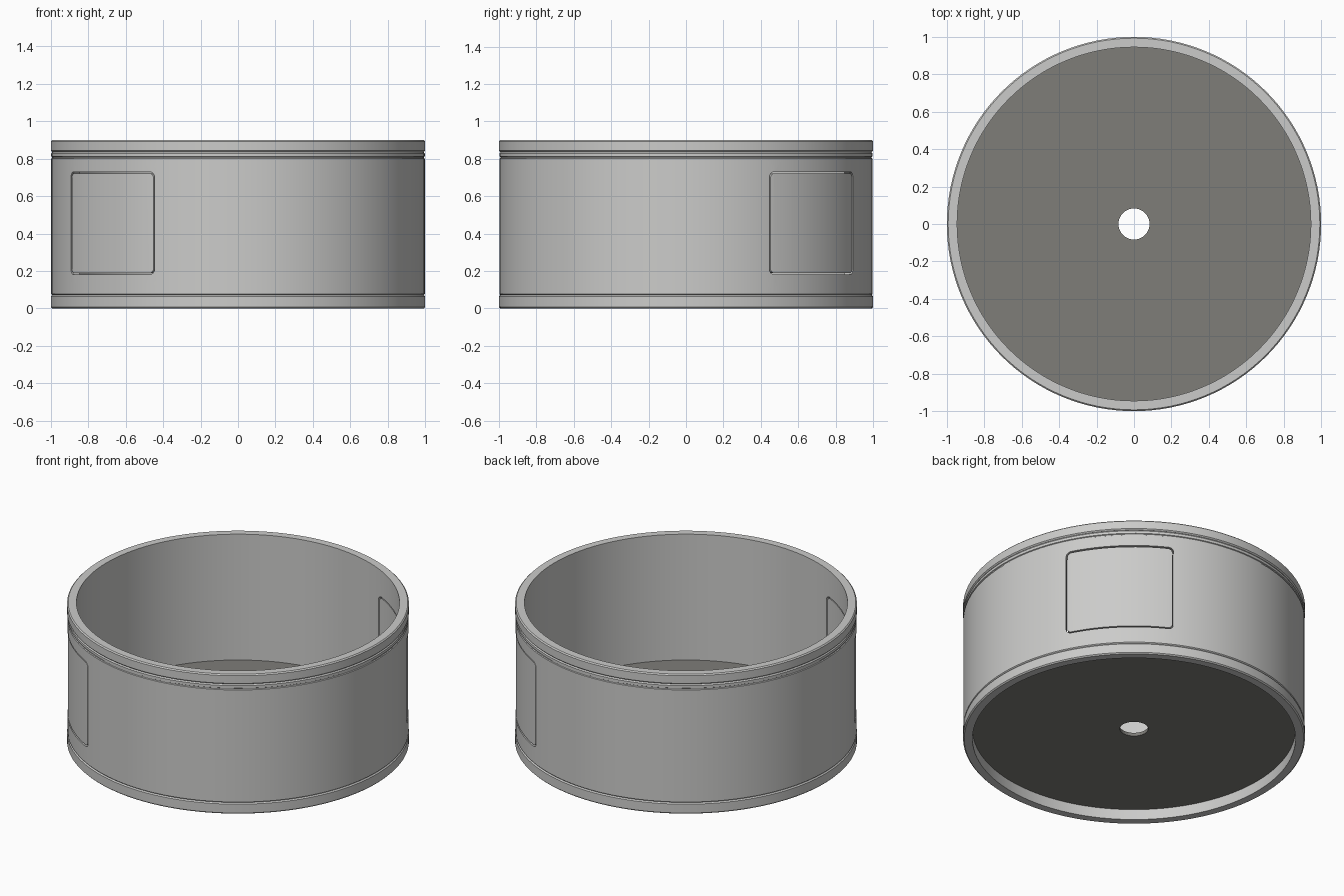
import bpy, bmesh
from math import sin, cos, pi, radians

if "Cube" in bpy.data.objects:
    bpy.data.objects.remove(bpy.data.objects["Cube"])

SEGMENTS = 128
INNER = 0.945


def make_material(name, color):
    mat = bpy.data.materials.new(name)
    mat.use_nodes = True
    mat.diffuse_color = color
    mat.node_tree.nodes["Principled BSDF"].inputs["Base Color"].default_value = color
    return mat


shell_grey = make_material("light grey", (0.6, 0.6, 0.59, 1))
floor_grey = make_material("dark warm grey", (0.21, 0.205, 0.19, 1))


def finish(bm, name, mat):
    bmesh.ops.recalc_face_normals(bm, faces=bm.faces)
    mesh = bpy.data.meshes.new(name)
    bm.to_mesh(mesh)
    bm.free()
    obj = bpy.data.objects.new(name, mesh)
    bpy.context.collection.objects.link(obj)
    mesh.materials.append(mat)
    return obj


def activate(obj):
    bpy.ops.object.select_all(action="DESELECT")
    obj.select_set(True)
    bpy.context.view_layer.objects.active = obj


def lathe(name, profile, mat):
    """Turn a closed (radius, z) outline about the z axis."""
    bm = bmesh.new()
    rings = []
    for i in range(SEGMENTS):
        a = 2 * pi * i / SEGMENTS
        rings.append([bm.verts.new((r * cos(a), r * sin(a), z)) for r, z in profile])
    n = len(profile)
    for i, ring in enumerate(rings):
        nxt = rings[(i + 1) % SEGMENTS]
        for j in range(n):
            k = (j + 1) % n
            bm.faces.new((ring[j], nxt[j], nxt[k], ring[k]))
    return finish(bm, name, mat)


def window_block(name, angle, half_width, z0, z1, corner):
    """Rounded rectangle pushed through the wall at the given angle."""
    bm = bmesh.new()
    outline = []
    centres = ((1, z1, -1), (-1, z1, -1), (-1, z0, 1), (1, z0, 1))
    for q, (side, z, inward) in enumerate(centres):
        for s in range(5):
            a = (q + s / 4) * pi / 2
            outline.append((side * (half_width - corner) + corner * cos(a),
                            z + inward * corner + corner * sin(a)))
    layers = []
    for depth in (0.6, 1.2):
        layers.append([bm.verts.new((depth * cos(angle) - u * sin(angle),
                                     depth * sin(angle) + u * cos(angle), z))
                       for u, z in outline])
    low, high = layers
    bm.faces.new(low)
    bm.faces.new(high)
    for i in range(len(low)):
        j = (i + 1) % len(low)
        bm.faces.new((low[i], low[j], high[j], high[i]))
    obj = finish(bm, name, shell_grey)
    obj.hide_render = True
    return obj


def boolean(obj, cutter, operation):
    mod = obj.modifiers.new("cut", "BOOLEAN")
    mod.operation = operation
    mod.solver = "EXACT"
    mod.object = cutter
    activate(obj)
    bpy.ops.object.modifier_apply(modifier=mod.name)
    bpy.data.objects.remove(cutter)


# Rims with chamfered outer edges
def rim(name, z0, z1):
    c = 0.007
    return lathe(name, [(INNER, z0), (1 - c, z0), (1, z0 + c), (1, z1 - c),
                        (1 - c, z1), (INNER, z1)], shell_grey)


parts = [rim("bottom_rim", 0, 0.071), rim("top_rim", 0.836, 0.9)]

# Main wall with a fine groove below the top rim
wall = lathe("wall", [(INNER, 0.071), (0.992, 0.071), (0.998, 0.077),
                      (0.998, 0.8), (0.993, 0.803), (0.993, 0.809), (0.998, 0.812),
                      (0.998, 0.828), (0.992, 0.836), (INNER, 0.836)], shell_grey)
parts.append(wall)

# Rounded access panels on opposite sides, set into the wall with a thin gap
for side, degrees in (("back", 45), ("front", 225)):
    angle = radians(degrees)
    boolean(wall, window_block("opening_cutter", angle, 0.316, 0.18, 0.73, 0.03),
            "DIFFERENCE")
    panel = lathe(side + "_panel", [(INNER + 0.002, 0.1), (0.996, 0.1),
                                    (0.996, 0.8), (INNER + 0.002, 0.8)], shell_grey)
    boolean(panel, window_block("panel_cutter", angle, 0.308, 0.188, 0.722, 0.024),
            "INTERSECT")
    parts.append(panel)

# Floor disc with a round centre hole
parts.append(lathe("floor", [(0.083, 0.067), (INNER + 0.002, 0.067),
                             (INNER + 0.002, 0.088), (0.083, 0.088)], floor_grey))

for part in parts:
    activate(part)
    bpy.ops.object.shade_smooth_by_angle(angle=radians(30))
